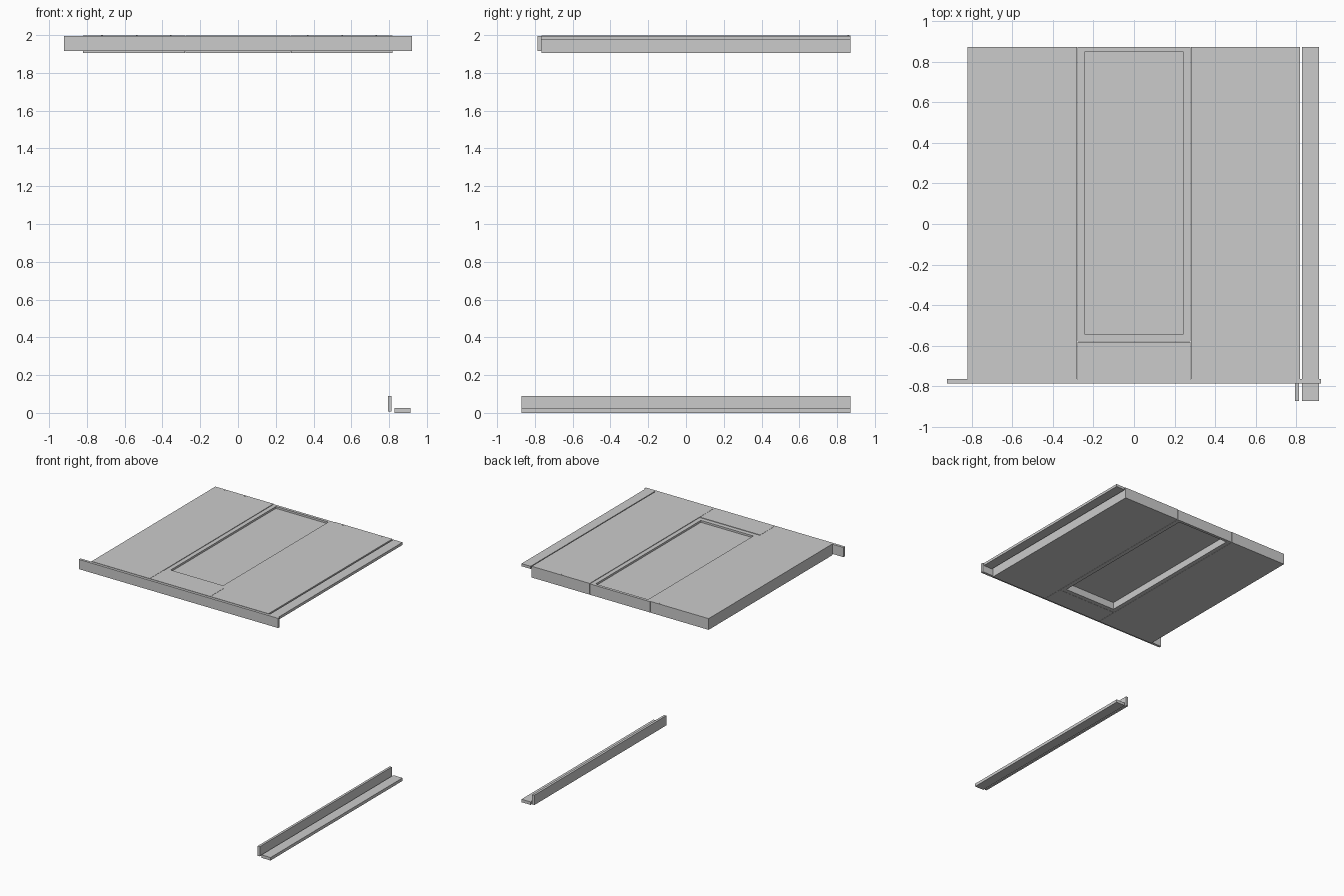
import bpy

if "Cube" in bpy.data.objects:
    bpy.data.objects.remove(bpy.data.objects["Cube"])


def box(name, x, y, z):
    """Axis-aligned board given by its (min, max) ranges."""
    bpy.ops.mesh.primitive_cube_add(
        size=1, location=[(r[0] + r[1]) / 2 for r in (x, y, z)])
    ob = bpy.context.object
    ob.name = name
    ob.scale = [r[1] - r[0] for r in (x, y, z)]
    bpy.ops.object.transform_apply(location=False, rotation=False, scale=True)
    return ob


FRONT, BACK = -0.765, 0.872
DECK = (1.905, 1.999)
FRAME = (1.905, 1.996)

# Deck slabs around the central opening
box("left_deck", (-0.82, -0.281), (FRONT, BACK), DECK)
box("right_deck", (0.281, 0.818), (FRONT, BACK), DECK)
box("front_deck", (-0.279, 0.279), (FRONT, -0.582), DECK)

# Hatch frame and its thin recessed panel
for side, name in ((-1, "left"), (1, "right")):
    box(f"hatch_stile_{name}", sorted((side * 0.279, side * 0.243)), (-0.58, BACK), FRAME)
box("hatch_rail_front", (-0.243, 0.243), (-0.58, -0.543), FRAME)
box("hatch_rail_back", (-0.243, 0.243), (0.848, BACK), FRAME)
box("hatch_panel", (-0.243, 0.243), (-0.543, 0.848), (1.965, 1.98))

# Front fascia and right edge cap
box("front_fascia", (-0.922, 0.922), (-0.787, FRONT), (1.915, 1.996))
box("edge_cap", (0.828, 0.912), (FRONT, BACK), (1.974, 1.996))

# Loose boards on the ground
box("loose_cap", (0.828, 0.912), (-0.872, 0.872), (0.0, 0.025))
box("loose_skirt", (0.793, 0.813), (-0.872, 0.872), (0.008, 0.09))

# Small fasteners along the back edge
for i, x in enumerate((-0.72, -0.537, -0.355, 0.37, 0.552, 0.732)):
    bpy.ops.mesh.primitive_cylinder_add(
        vertices=12, radius=0.004, depth=0.011, location=(x, 0.86, 1.9945))
    bpy.context.object.name = f"fastener_{i + 1}"
